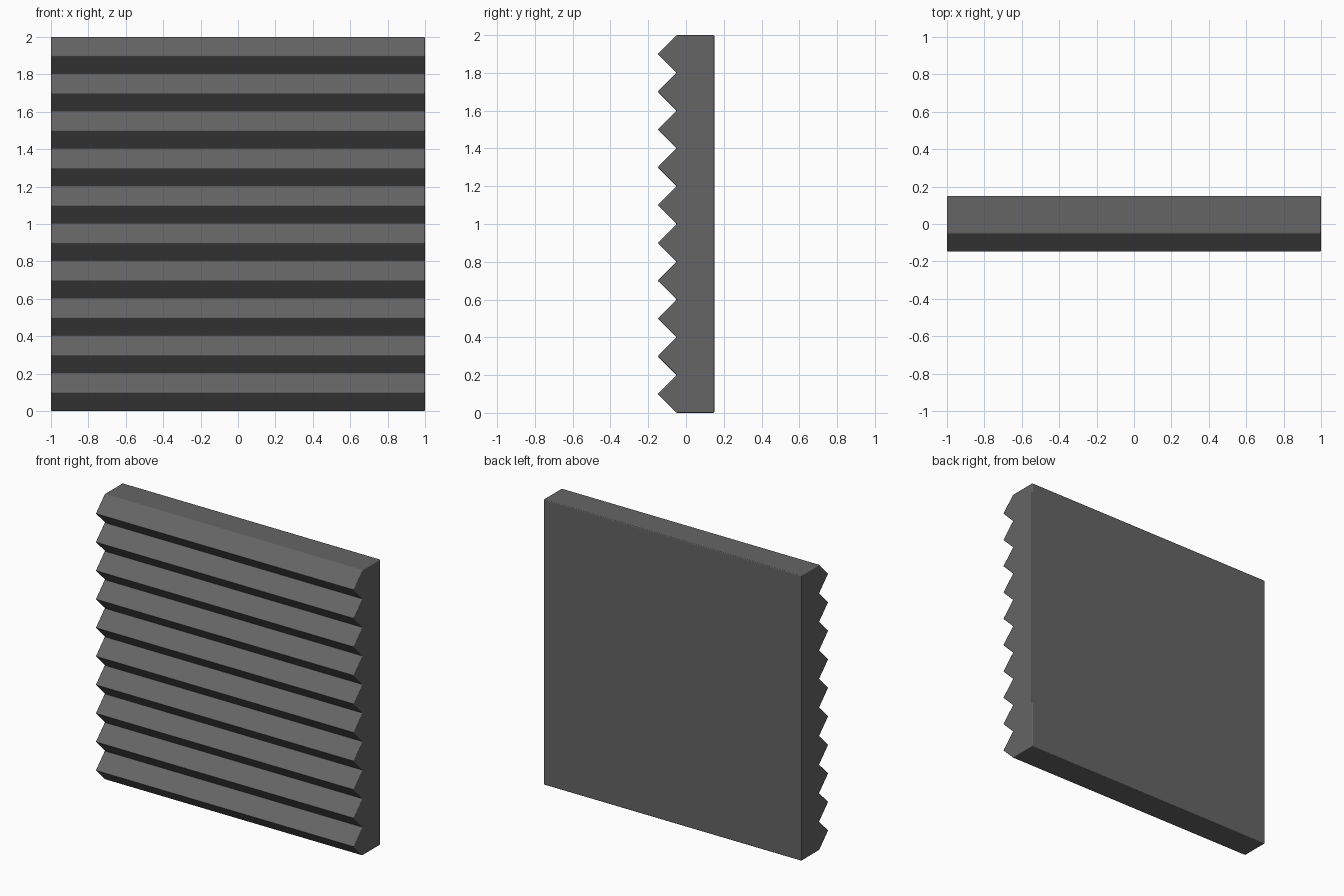
import bpy, bmesh

if "Cube" in bpy.data.objects:
    bpy.data.objects.remove(bpy.data.objects["Cube"])

WIDTH, HEIGHT, TEETH = 2.0, 2.0, 10
BACK, VALLEY, TIP = 0.15, -0.05, -0.15
pitch = HEIGHT / TEETH

# Side profile (y, z): flat back, sawtooth front
profile = [(BACK, HEIGHT), (BACK, 0.0), (VALLEY, 0.0)]
for i in range(TEETH):
    profile.append((TIP, (i + 0.5) * pitch))
    profile.append((VALLEY, (i + 1) * pitch))

# Ridged panel: profile extruded along x
bm = bmesh.new()
face = bm.faces.new([bm.verts.new((-WIDTH / 2, y, z)) for y, z in profile])
ext = bmesh.ops.extrude_face_region(bm, geom=[face], use_keep_orig=True)
moved = [g for g in ext["geom"] if isinstance(g, bmesh.types.BMVert)]
bmesh.ops.translate(bm, vec=(WIDTH, 0, 0), verts=moved)
bmesh.ops.recalc_face_normals(bm, faces=bm.faces[:])

mesh = bpy.data.meshes.new("ridged_panel")
bm.to_mesh(mesh)
bm.free()
panel = bpy.data.objects.new("ridged_panel", mesh)
bpy.context.collection.objects.link(panel)

# Slightly rounded edges with smooth shading
for p in mesh.polygons:
    p.use_smooth = True
bevel = panel.modifiers.new("edge_rounding", 'BEVEL')
bevel.width = 0.006
bevel.segments = 2
bevel.limit_method = 'ANGLE'
bevel.harden_normals = True

# Dark grey finish
mat = bpy.data.materials.new("dark_grey")
mat.diffuse_color = (0.13, 0.13, 0.13, 1.0)
mat.use_nodes = True
mat.node_tree.nodes["Principled BSDF"].inputs["Base Color"].default_value = mat.diffuse_color
mesh.materials.append(mat)
